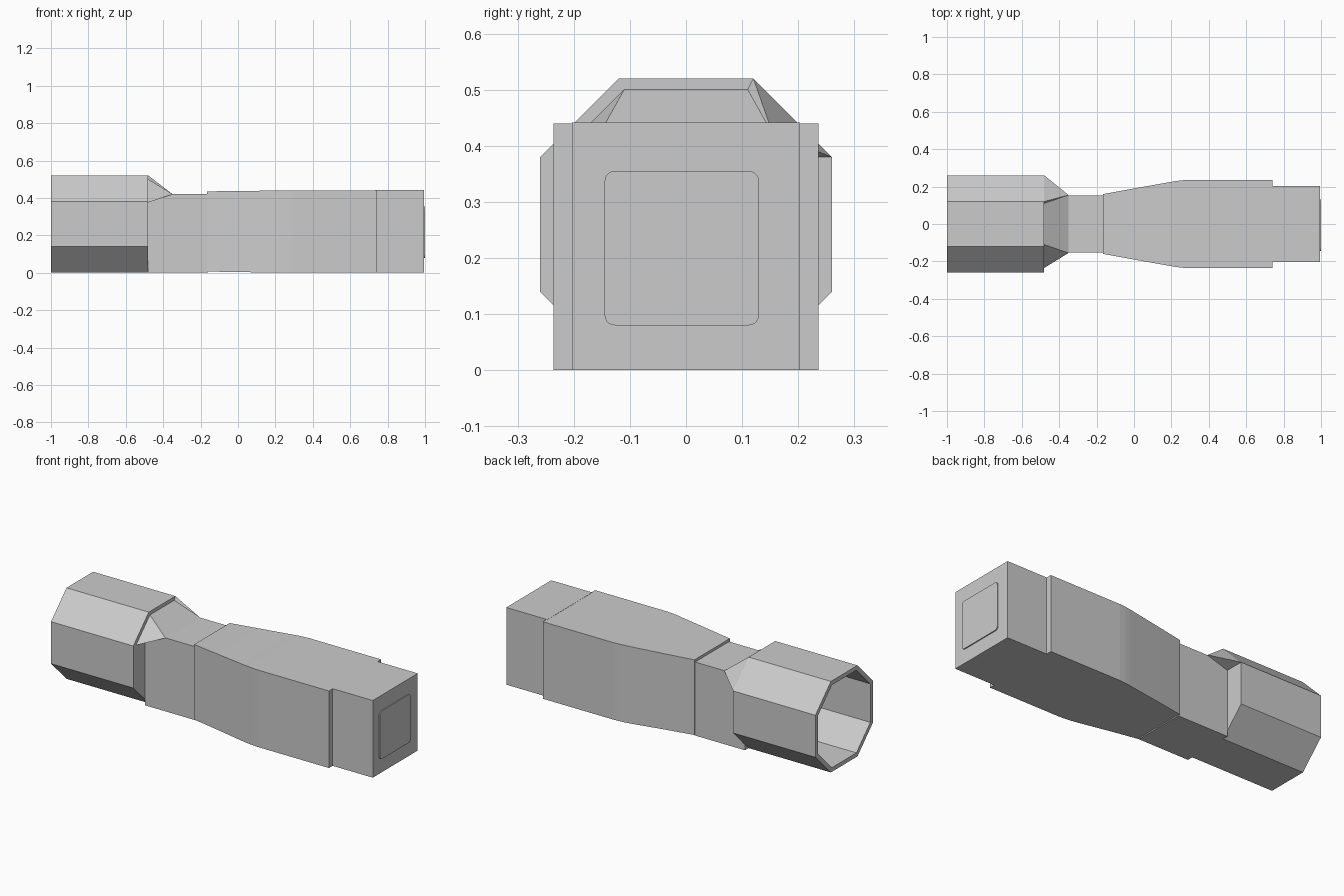
import bpy, bmesh, math

if "Cube" in bpy.data.objects:
    bpy.data.objects.remove(bpy.data.objects["Cube"])


def make(name, verts, faces):
    me = bpy.data.meshes.new(name)
    bm = bmesh.new()
    vs = [bm.verts.new(v) for v in verts]
    for f in faces:
        bm.faces.new([vs[i] for i in f])
    bmesh.ops.recalc_face_normals(bm, faces=bm.faces)
    bm.to_mesh(me)
    bm.free()
    ob = bpy.data.objects.new(name, me)
    bpy.context.collection.objects.link(ob)
    return ob


def loft(name, sections, cap_start=True, cap_end=True):
    """Skin a list of (x, [(y, z), ...]) sections with equal point counts."""
    n = len(sections[0][1])
    verts = [(x, y, z) for x, loop in sections for y, z in loop]
    faces = [(s * n + i, s * n + (i + 1) % n, (s + 1) * n + (i + 1) % n, (s + 1) * n + i)
             for s in range(len(sections) - 1) for i in range(n)]
    if cap_start:
        faces.append(list(range(n)))
    if cap_end:
        faces.append(list(range((len(sections) - 1) * n, len(sections) * n)))
    return make(name, verts, faces)


def rect(w, top, bottom=0.0):
    return [(-w, bottom), (w, bottom), (w, top), (-w, top)]


def octagon(r, flat, cz=0.26):
    pts = [(r, flat), (flat, r), (-flat, r), (-r, flat),
           (-r, -flat), (-flat, -r), (flat, -r), (r, -flat)]
    return [(y, z + cz) for y, z in pts]


def rounded(y0, y1, z0, z1, r, seg=5):
    pts = []
    for k, (cy, cz) in enumerate([(y1 - r, z1 - r), (y0 + r, z1 - r),
                                  (y0 + r, z0 + r), (y1 - r, z0 + r)]):
        for i in range(seg + 1):
            a = math.radians(90 * k + 90 * i / seg)
            pts.append((cy + r * math.cos(a), cz + r * math.sin(a)))
    return pts


# Hollow octagonal socket, open at the -x end
outer, inner = octagon(0.26, 0.12), octagon(0.236, 0.11)
loft("socket", [(-0.50, inner), (-1.0, inner), (-1.0, outer), (-0.48, outer)])

# Sloped hood joining the socket to the neck
hood = [(-0.48, -0.155, 0.375), (-0.48, -0.235, 0.375), (-0.48, -0.11, 0.50),
        (-0.48, 0.11, 0.50), (-0.48, 0.12, 0.52), (-0.48, 0.26, 0.38),
        (-0.48, 0.155, 0.38), (-0.35, 0.155, 0.42), (-0.35, -0.155, 0.42)]
make("hood", hood, [(0, 1, 2, 3, 4, 5, 6), (2, 3, 7, 8), (1, 2, 8), (0, 1, 8),
                    (3, 4, 7), (4, 5, 7), (5, 6, 7), (0, 6, 7, 8)])

# Narrow neck
loft("neck", [(-0.48, rect(0.153, 0.42)), (-0.16, rect(0.153, 0.42))])

# Flared body with a softened shoulder
profile = [(-0.165, 0.160, 0.435, 0.006), (0.0, 0.190, 0.437, 0.004),
           (0.18, 0.222, 0.439, 0), (0.22, 0.229, 0.44, 0),
           (0.25, 0.233, 0.44, 0), (0.29, 0.236, 0.44, 0), (0.74, 0.236, 0.44, 0)]
loft("body", [(x, rect(w, t, b)) for x, w, t, b in profile])

# End block and its raised rounded panel
loft("end_block", [(0.735, rect(0.203, 0.441)), (0.994, rect(0.203, 0.441))])
panel = rounded(-0.145, 0.13, 0.08, 0.355, 0.018)
loft("end_panel", [(0.985, panel), (1.0, panel)])
